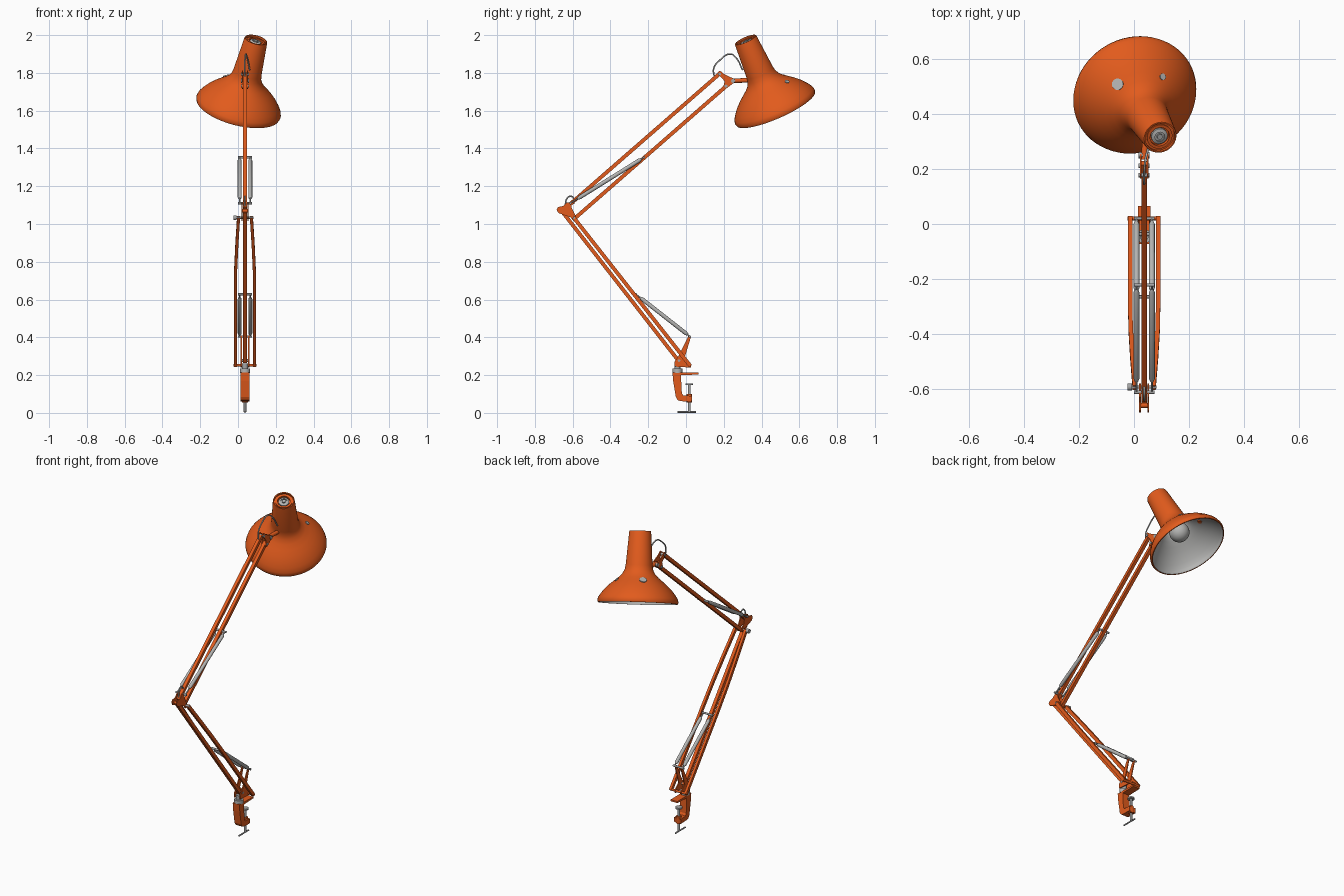
import bpy, bmesh, math
from mathutils import Vector, Matrix

if "Cube" in bpy.data.objects:
    bpy.data.objects.remove(bpy.data.objects["Cube"], do_unlink=True)


def material(name, rgb):
    m = bpy.data.materials.new(name)
    m.use_nodes = True
    m.diffuse_color = (*rgb, 1)
    m.node_tree.nodes["Principled BSDF"].inputs["Base Color"].default_value = (*rgb, 1)
    return m


ORANGE = material("orange paint", (0.76, 0.105, 0.012))
STEEL = material("steel", (0.38, 0.38, 0.38))
PALE = material("pale grey", (0.46, 0.46, 0.45))
CX = 0.037  # centre plane of the arms


def finish(name, bm, *mats, smooth=True):
    bmesh.ops.recalc_face_normals(bm, faces=bm.faces)
    mesh = bpy.data.meshes.new(name)
    bm.to_mesh(mesh)
    bm.free()
    ob = bpy.data.objects.new(name, mesh)
    bpy.context.collection.objects.link(ob)
    for m in mats:
        mesh.materials.append(m)
    if smooth:
        bpy.ops.object.select_all(action='DESELECT')
        ob.select_set(True)
        bpy.context.view_layer.objects.active = ob
        bpy.ops.object.shade_smooth_by_angle(angle=math.radians(35))
    return ob


def frame(origin, direction):
    rot = Vector(direction).to_track_quat('Z', 'Y').to_matrix().to_4x4()
    return Matrix.Translation(origin) @ rot


def lathe(name, profile, origin, direction, *mats, sides=24, rule=None):
    """Spin a (radius, height) profile about an axis; rule picks a material per band."""
    bm = bmesh.new()
    rings = [[bm.verts.new((r * math.cos(a), r * math.sin(a), h))
              for a in (2 * math.pi * k / sides for k in range(sides))] for r, h in profile]
    for i, (lo, hi) in enumerate(zip(rings, rings[1:])):
        for k in range(sides):
            j = (k + 1) % sides
            f = bm.faces.new((lo[k], lo[j], hi[j], hi[k]))
            f.material_index = rule(i) if rule else 0
    bmesh.ops.remove_doubles(bm, verts=bm.verts, dist=1e-5)
    bm.transform(frame(origin, direction))
    return finish(name, bm, *mats)


def rod(name, a, b, r, mat, sides=16):
    a, b = Vector(a), Vector(b)
    h = (b - a).length
    return lathe(name, [(0, 0), (r, 0), (r, h), (0, h)], a, b - a, mat, sides=sides)


def bar(name, path, w, h):
    """Rectangular bar swept along a path lying near the YZ plane."""
    pts = [Vector(p) for p in path]
    bm = bmesh.new()
    rings = []
    for i, p in enumerate(pts):
        d = pts[min(i + 1, len(pts) - 1)] - pts[max(i - 1, 0)]
        n = Vector((1, 0, 0)).cross(d).normalized() * h / 2
        s = Vector((w / 2, 0, 0))
        rings.append([bm.verts.new(p + v) for v in (s + n, n - s, -s - n, s - n)])
    for lo, hi in zip(rings, rings[1:]):
        for k in range(4):
            bm.faces.new((lo[k], lo[k - 1], hi[k - 1], hi[k]))
    bm.faces.new(rings[0])
    bm.faces.new(rings[-1])
    return finish(name, bm, ORANGE, smooth=False)


def plate(name, outline, x, width):
    """Extrude a (y, z) outline across x."""
    bm = bmesh.new()
    f = bm.faces.new([bm.verts.new((x - width / 2, y, z)) for y, z in outline])
    new = bmesh.ops.extrude_face_region(bm, geom=[f])["geom"]
    bmesh.ops.translate(bm, vec=(width, 0, 0),
                        verts=[v for v in new if isinstance(v, bmesh.types.BMVert)])
    return finish(name, bm, ORANGE, smooth=False)


def wire(name, points, r):
    cu = bpy.data.curves.new(name, 'CURVE')
    cu.dimensions = '3D'
    cu.bevel_depth = r
    cu.bevel_resolution = 2
    cu.resolution_u = 6
    sp = cu.splines.new('BEZIER')
    sp.bezier_points.add(len(points) - 1)
    for bp, p in zip(sp.bezier_points, points):
        bp.co = p
        bp.handle_left_type = bp.handle_right_type = 'AUTO'
    cu.materials.append(PALE)
    ob = bpy.data.objects.new(name, cu)
    bpy.context.collection.objects.link(ob)


def spring_pair(name, low, high, start, end):
    """Two closely wound springs on rods between crossbars; start and end are fractions."""
    for side in (-1, 1):
        a, b = (Vector((CX + side * 0.028, *p)) for p in (low, high))
        rod(name + "_rod", a, b, 0.004, PALE, 10)
        p, q = a.lerp(b, start), a.lerp(b, end)
        h = (q - p).length
        lathe(name + "_coil", [(0, 0), (0.006, 0), (0.0105, 0.012), (0.0105, h - 0.012),
                               (0.006, h), (0, h)], p, q - p, PALE, sides=16)
    for y, z in (low, high):
        rod(name + "_crossbar", (CX - 0.037, y, z), (CX + 0.037, y, z), 0.006, STEEL)


# Clamp and its screw
plate("clamp_body", [(-0.072, 0.215), (-0.068, 0.17), (-0.054, 0.085), (-0.044, 0.068), (-0.03, 0.062),
                     (0.03, 0.06), (0.032, 0.09), (-0.015, 0.092), (-0.022, 0.105), (-0.027, 0.2),
                     (0.065, 0.203), (0.065, 0.213)], CX, 0.046)
rod("clamp_screw", (CX, 0.018, 0.004), (CX, 0.018, 0.15), 0.007, STEEL)
rod("clamp_pad", (CX, 0.018, 0.147), (CX, 0.018, 0.156), 0.02, STEEL, 20)
rod("clamp_handle", (CX, -0.045, 0.0045), (CX, 0.052, 0.0045), 0.0045, STEEL)
rod("clamp_nut", (CX, 0.018, 0.055), (CX, 0.018, 0.1), 0.015, ORANGE)
rod("swivel_collar", (CX, -0.045, 0.212), (CX, -0.045, 0.235), 0.026, PALE, 20)
rod("swivel_post", (CX, -0.045, 0.23), (CX, -0.045, 0.262), 0.016, STEEL)

# Base bracket carrying the lower arm
for side in (-1, 1):
    plate("base_bracket", [(-0.06, 0.245), (0.025, 0.24), (0.03, 0.258), (-0.008, 0.29),
                           (0.026, 0.402), (0.014, 0.41), (-0.04, 0.3), (-0.062, 0.27)],
          CX + side * 0.02, 0.006)
rod("base_front_pivot", (CX - 0.06, 0.02, 0.252), (CX + 0.06, 0.02, 0.252), 0.007, ORANGE)
rod("base_rear_pivot", (CX - 0.025, -0.037, 0.277), (CX + 0.025, -0.037, 0.277), 0.007, STEEL)

# Lower arm: one central bar and a pair that tapers in toward the elbow
bar("lower_arm_centre", [(CX, -0.035, 0.27), (CX, -0.655, 1.065)], 0.02, 0.02)
foot, elbow = Vector((0, 0.022, 0.25)), Vector((0, -0.595, 1.035))
for side in (-1, 1):
    path = [foot.lerp(elbow, t) + Vector((CX + side * off, 0, 0))
            for t, off in ((0, 0.051), (0.5, 0.051), (0.66, 0.049), (0.82, 0.043), (1, 0.034))]
    bar("lower_arm_side", path, 0.016, 0.02)
spring_pair("lower_spring", (0.02, 0.405), (-0.265, 0.628), 0.04, 0.92)

# Elbow
for side in (-1, 1):
    plate("elbow_bracket", [(-0.685, 1.075), (-0.675, 1.058), (-0.61, 1.035), (-0.595, 1.015),
                            (-0.58, 1.022), (-0.585, 1.045), (-0.605, 1.085), (-0.61, 1.115),
                            (-0.63, 1.115), (-0.65, 1.095), (-0.678, 1.09)],
          CX + side * 0.015, 0.006)
rod("elbow_pivot", (CX - 0.044, -0.593, 1.033), (CX + 0.044, -0.593, 1.033), 0.006, STEEL)
rod("elbow_rear_pivot", (CX - 0.018, -0.66, 1.07), (CX + 0.018, -0.66, 1.07), 0.009, ORANGE)
rod("elbow_knob", (CX - 0.06, -0.593, 1.033), (CX - 0.044, -0.593, 1.033), 0.013, STEEL)
wire("elbow_cable", [(CX, -0.64, 1.095), (CX, -0.63, 1.135), (CX, -0.61, 1.147),
                     (CX, -0.592, 1.13), (CX, -0.595, 1.105)], 0.004)

# Upper arm
bar("upper_arm_top", [(CX, -0.64, 1.082), (CX, 0.175, 1.793)], 0.02, 0.02)
bar("upper_arm_bottom", [(CX, -0.592, 1.027), (CX, 0.222, 1.738)], 0.02, 0.02)
spring_pair("upper_spring", (-0.612, 1.11), (-0.222, 1.353), 0.1, 0.96)

# Head bracket and joint to the shade
for side in (-1, 1):
    plate("head_bracket", [(0.165, 1.8), (0.18, 1.812), (0.2, 1.795), (0.255, 1.768), (0.255, 1.748),
                           (0.21, 1.715), (0.195, 1.72), (0.205, 1.755)], CX + side * 0.013, 0.006)
for y, z in ((0.178, 1.793), (0.212, 1.73)):
    rod("head_pivot", (CX - 0.02, y, z), (CX + 0.02, y, z), 0.008, STEEL)
rod("shade_joint", (CX, 0.235, 1.758), (CX + 0.01, 0.37, 1.762), 0.012, ORANGE)
rod("shade_joint_pin", (CX - 0.02, 0.25, 1.758), (CX + 0.02, 0.25, 1.758), 0.011, STEEL)
wire("head_cable", [(CX, 0.15, 1.775), (CX, 0.147, 1.825), (CX, 0.18, 1.868), (CX + 0.005, 0.235, 1.9),
                    (CX + 0.012, 0.265, 1.88), (CX + 0.025, 0.3, 1.815)], 0.004)

# Shade: painted outside, pale inside
RIM = Vector((0, 0.475, 1.61))
AXIS = Vector((0.232, -0.39, 0.89)).normalized()
flare = [(0.226, 0), (0.23, 0.012), (0.225, 0.03), (0.21, 0.053), (0.191, 0.077), (0.166, 0.102),
         (0.139, 0.125), (0.113, 0.146), (0.093, 0.167), (0.081, 0.19), (0.076, 0.215)]
crown = [(0.062, 0.405), (0.06, 0.41), (0.055, 0.41), (0.055, 0.398), (0.047, 0.398),
         (0.047, 0.404), (0.036, 0.404), (0.036, 0.39), (0, 0.39)]
inner = [(0, 0.21)] + [(r - 0.006, h) for r, h in reversed(flare)]
lathe("lamp_shade", inner + flare + crown, RIM, AXIS, ORANGE, PALE, sides=64,
      rule=lambda i: 1 if i < len(inner) - 1 else 0)
lathe("crown_hub", [(0.03, 0), (0.03, 0.012), (0.018, 0.016), (0.018, 0.01), (0.01, 0.01),
                    (0.01, 0.018), (0, 0.018)], RIM + AXIS * 0.388, AXIS, PALE)

# Bulb and socket
bulb = [(0.058 * math.sin(a), -0.058 * math.cos(a)) for a in (math.pi * k / 14 for k in range(15))]
lathe("bulb", bulb, RIM + AXIS * 0.115, AXIS, PALE, sides=28)
rod("bulb_socket", RIM + AXIS * 0.16, RIM + AXIS * 0.215, 0.03, PALE, 20)

# Round plates on the outside of the shade, the larger one fixed by an orange stud inside
spots = []
for toward, size in ((Vector((0.069, 0.102, 0.027)), 0.012), (Vector((-0.089, 0.083, 0.06)), 0.021)):
    radial = (toward - AXIS * toward.dot(AXIS)).normalized()
    normal = (radial * 0.64 + AXIS * 0.77).normalized()
    spot = RIM + AXIS * 0.128 + radial * 0.1355
    rod("shade_badge", spot - normal * 0.002, spot + normal * 0.004, size, PALE, 20)
rod("badge_stud", spot - normal * 0.009, spot - normal * 0.003, 0.013, ORANGE)
